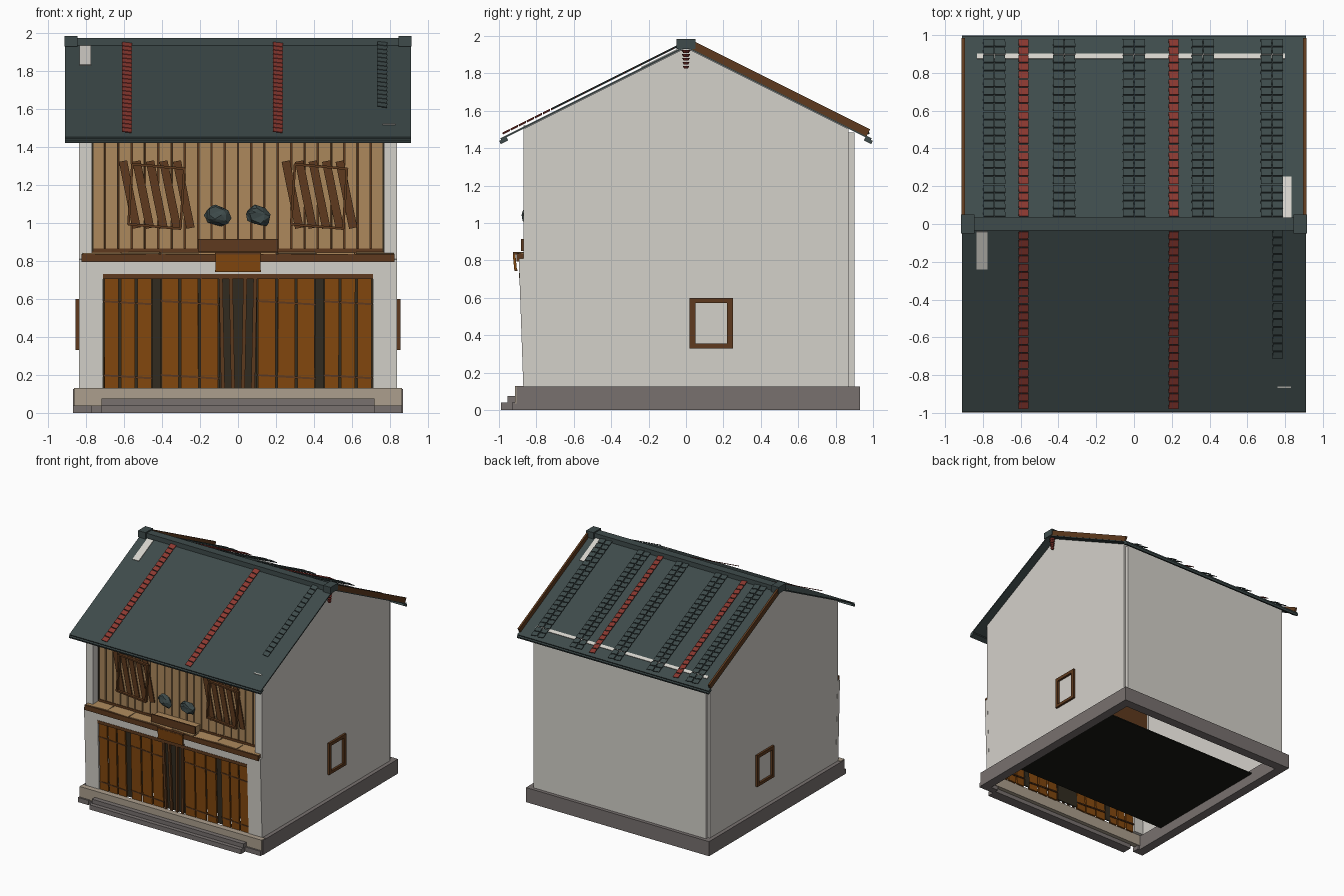
import bpy, bmesh, math, random
from mathutils import Matrix, Vector, Euler

random.seed(4)
if "Cube" in bpy.data.objects:
    bpy.data.objects.remove(bpy.data.objects["Cube"])


def material(name, rgb):
    lin = [((c / 255 + 0.055) / 1.055) ** 2.4 for c in rgb]
    m = bpy.data.materials.new(name)
    m.use_nodes = True
    m.diffuse_color = (*lin, 1)
    m.node_tree.nodes["Principled BSDF"].inputs["Base Color"].default_value = (*lin, 1)
    return m


PLASTER = material("plaster", (212, 209, 202))
STONE = material("grey stone", (120, 113, 111))
SAND = material("sand stone", (172, 159, 141))
SLATE = material("slate", (62, 75, 75))
RED = material("red clay", (138, 56, 48))
TAN = material("tan wood", (172, 136, 92))
ORANGE = material("orange wood", (132, 72, 14))
BROWN = material("brown wood", (94, 58, 30))
DARK = material("dark wood", (50, 44, 32))
BLACK = material("black floor", (24, 25, 18))


def finish(name, bm, mat):
    mesh = bpy.data.meshes.new(name)
    bm.to_mesh(mesh)
    bm.free()
    mesh.materials.append(mat)
    ob = bpy.data.objects.new(name, mesh)
    bpy.context.collection.objects.link(ob)


def boxes(name, mat, parts):
    """One object from (centre, size, rotation) boxes."""
    bm = bmesh.new()
    for centre, size, rot in parts:
        mx = Matrix.LocRotScale(Vector(centre), Euler(rot), Vector(size))
        bmesh.ops.create_cube(bm, size=1, matrix=mx)
    finish(name, bm, mat)


def span(x0, x1, y0, y1, z0, z1, lean=0):
    """Box given by its limits, leaning forward at the top if asked."""
    return (((x0 + x1) / 2, (y0 + y1) / 2, (z0 + z1) / 2), (x1 - x0, y1 - y0, z1 - z0), (lean, 0, 0))


PITCH = math.atan(0.5)


def slope(x0, x1, y0, y1, lift, thick, side, roll=0):
    """Box lying on the roof; y0 and y1 are distances from the ridge."""
    y = (y0 + y1) / 2
    return (((x0 + x1) / 2, side * y, 1.95 - y * 0.5 + lift),
            (x1 - x0, (y1 - y0) / math.cos(PITCH), thick),
            (-side * PITCH, roll, 0))


# Stone base, steps and floor
boxes("base", STONE, [span(-.87, -.79, -.905, .93, 0, .125), span(.79, .87, -.905, .93, 0, .125),
                      span(-.8, .8, .85, .93, 0, .125)])
boxes("front_sill", SAND, [span(-.865, .865, -.915, -.865, .035, .13)])
boxes("front_steps", STONE, [span(-.72, .72, -.955, -.9, 0, .075), span(-.72, .72, -.99, -.95, 0, .04),
                             span(-.87, -.77, -.93, -.87, 0, .04), span(.72, .865, -.93, -.87, 0, .04)])
boxes("floor", BLACK, [span(-.8, .8, -.6, .55, .085, .095)])

# Gable side walls
bm = bmesh.new()
for s in (-1, 1):
    profile = [(-.87, .12), (.87, .12), (.87, 1.503), (0, 1.937), (-.87, 1.503)]
    face = bm.faces.new([bm.verts.new((s * .8, y, z)) for y, z in profile])
    ext = bmesh.ops.extrude_face_region(bm, geom=[face])
    bmesh.ops.translate(bm, vec=(s * .037, 0, 0),
                        verts=[v for v in ext["geom"] if isinstance(v, bmesh.types.BMVert)])
bmesh.ops.recalc_face_normals(bm, faces=bm.faces)
finish("side_walls", bm, PLASTER)
boxes("back_wall", PLASTER, [span(-.82, .82, .85, .9, .12, 1.485)])

# Leaning front wall around the door opening, and the recess above
LEAN = .035
boxes("front_wall", PLASTER, [span(-.838, -.71, -.882, -.85, .13, .81, LEAN),
                              span(.71, .838, -.882, -.85, .13, .81, LEAN),
                              span(-.71, .71, -.892, -.86, .73, .81, LEAN),
                              span(-.83, -.77, -.87, -.77, .8, 1.48), span(.77, .83, -.87, -.77, .8, 1.48)])

# Upper slatted front
boxes("upper_backing", BROWN, [span(-.78, .78, -.775, -.765, .8, 1.5)])
boxes("upper_slats", TAN, [((-.735 + i * .07, -.785, 1.16), (.062, .02, .66), (0, 0, random.uniform(-.1, .1)))
                           for i in range(22)])
boxes("upper_side_posts", DARK, [span(-.772, -.762, -.8, -.77, .85, 1.45), span(.762, .772, -.8, -.77, .85, 1.45)])

# Crooked shuttered windows
for name, cx in (("right", -.43), ("left", .427)):
    boxes(name + "_shutter_slats", BROWN,
          [((cx - .14 + i * .071, -.803, 1.15), (.044, .01, .36), (0, -.2, 0)) for i in range(5)])
    frame = []
    for k in (-1, 1):
        frame.append(((cx + k * .137, -.815, 1.14 - k * .012), (.013, .025, .32), (0, .065, 0)))
        frame.append(((cx + k * .01, -.815, 1.14 + k * .158), (.28, .025, .013), (0, .085, 0)))
    boxes(name + "_shutter_frame", BROWN, frame)

# Ledge, planter and sign
boxes("ledge_beam", BROWN, [span(-.825, .825, -.905, -.87, .795, .838), span(-.77, .77, -.8, -.78, .84, .865)])
boxes("ledge_boards", TAN, [((-.72 + i * .206, -.84, .838), (.2, .11, .012),
                             (random.uniform(-.08, .08), 0, random.uniform(-.08, .08))) for i in range(8)])
boxes("planter_front", BROWN, [span(-.21, .21, -.882, -.87, .85, .915)])
boxes("planter_top", TAN, [span(-.2, .2, -.87, -.8, .85, .905)])
boxes("sign_board", ORANGE, [((0, -.915, .79), (.235, .014, .088), (.1, 0, 0))])
boxes("sign_trim", BROWN, [span(-.122, .122, -.925, -.9, .832, .845), span(-.122, .122, -.917, -.9, .743, .752)])

# Faceted bushes
bm = bmesh.new()
for x in (-.105, .108):
    mx = Matrix.LocRotScale(Vector((x, -.838, 1.035)), Euler((.3, .4, x)), Vector((.07, .032, .052)))
    made = bmesh.ops.create_icosphere(bm, subdivisions=2, radius=1, matrix=mx)
    for v in made["verts"]:
        v.co += Vector([random.uniform(-.01, .01) for _ in range(3)])
finish("bushes", bm, SLATE)

# Doors: open gaps between planks, dark panels and a dark room behind
boxes("room_backing", DARK, [span(-.8, .8, -.61, -.6, .09, .8)])
planks, rails, panels = [], [], [span(-.1, .1, -.862, -.852, .13, .72, LEAN)]
for s in (-1, 1):
    panels.append(span(s * .43 - .024, s * .43 + .024, -.862, -.852, .13, .72, LEAN))
    for a, b in ((.1, .41), (.45, .71)):
        w = (b - a) / 3
        for i in range(3):
            planks.append(((s * (a + (i + .5) * w), -.866, .42), (w - .012, .014, .59),
                           (LEAN, 0, random.uniform(-.06, .06))))
        for z in (.19, .58):
            rails.append(((s * (a + b) / 2, -.863 - (z - .42) * LEAN, z), (b - a, .028, .01), (0, .06, 0)))
boxes("door_planks", ORANGE, planks)
boxes("door_panels", DARK, panels)
boxes("door_rails", BROWN, rails + [span(-.71, .71, -.893, -.86, .705, .732)])
boxes("door_posts", BROWN, [((s * x, -.87, .42), (.02, .02, .58), (LEAN, s * .02, 0))
                            for s in (-1, 1) for x in (.032, .085)])

# Side windows
for name, s in (("right", -1), ("left", 1)):
    x0, x1 = sorted((s * .83, s * .855))
    boxes(name + "_window_frame", BROWN,
          [span(x0, x1, .02, .05, .33, .6), span(x0, x1, .22, .25, .33, .6),
           span(x0, x1, .05, .22, .33, .355), span(x0, x1, .05, .22, .572, .6)])

# Roof slopes, eaves and ridge
for name, s in (("front", -1), ("back", 1)):
    boxes(name + "_roof", SLATE, [slope(-.91, .91, 0, .99, -.006, .01, s)])
    boxes(name + "_eave", SLATE, [slope(-.91, .91, .955, .995, -.022, .018, s)])
boxes("ridge", SLATE, [span(-.87, .87, -.035, .035, 1.935, 1.975)])
boxes("ridge_ends", SLATE, [span(-.915, -.845, -.05, .05, 1.93, 1.985), span(.845, .915, -.05, .05, 1.93, 1.985)])
boxes("barge_boards", BROWN, [slope(x - .008, x + .008, .04, .975, .02, .042, 1) for x in (-.904, .904)])
boxes("plaster_patches", PLASTER, [slope(-.835, -.775, .04, .24, .002, .006, -1),
                                   slope(.79, .835, .02, .25, .002, .006, 1),
                                   slope(-.83, .8, .875, .9, .002, .006, 1),
                                   slope(.76, .83, .86, .868, .002, .006, -1)])


def tile_row(x, side, y0, y1, width=.052):
    n = round((y1 - y0) / .042)
    step = (y1 - y0) / n
    return [slope(x - width / 2, x + width / 2, y0 + i * step, y0 + (i + .87) * step,
                  .019, .005, side, .12) for i in range(n)]


# Raised tile rows
for name, s in (("front", -1), ("back", 1)):
    boxes(name + "_red_tiles", RED, [t for x in (-.585, .21) for t in tile_row(x, s, .04, .985)])
boxes("front_slate_tiles", SLATE, tile_row(.76, -1, .03, .72))
boxes("back_slate_tiles", SLATE, [t for x in (-.74, -.37, 0, .365, .73) for dx in (-.03, .03)
                                  for t in tile_row(x + dx, 1, .04, .985, .057)])

# Hanging gable ornament
bm = bmesh.new()
for i in range(5):
    r = .025 - i * .002
    bmesh.ops.create_cone(bm, cap_ends=True, segments=8, radius1=r * .6, radius2=r, depth=.014,
                          matrix=Matrix.Translation((.87, 0, 1.917 - i * .021)))
finish("gable_ornament", bm, RED)
